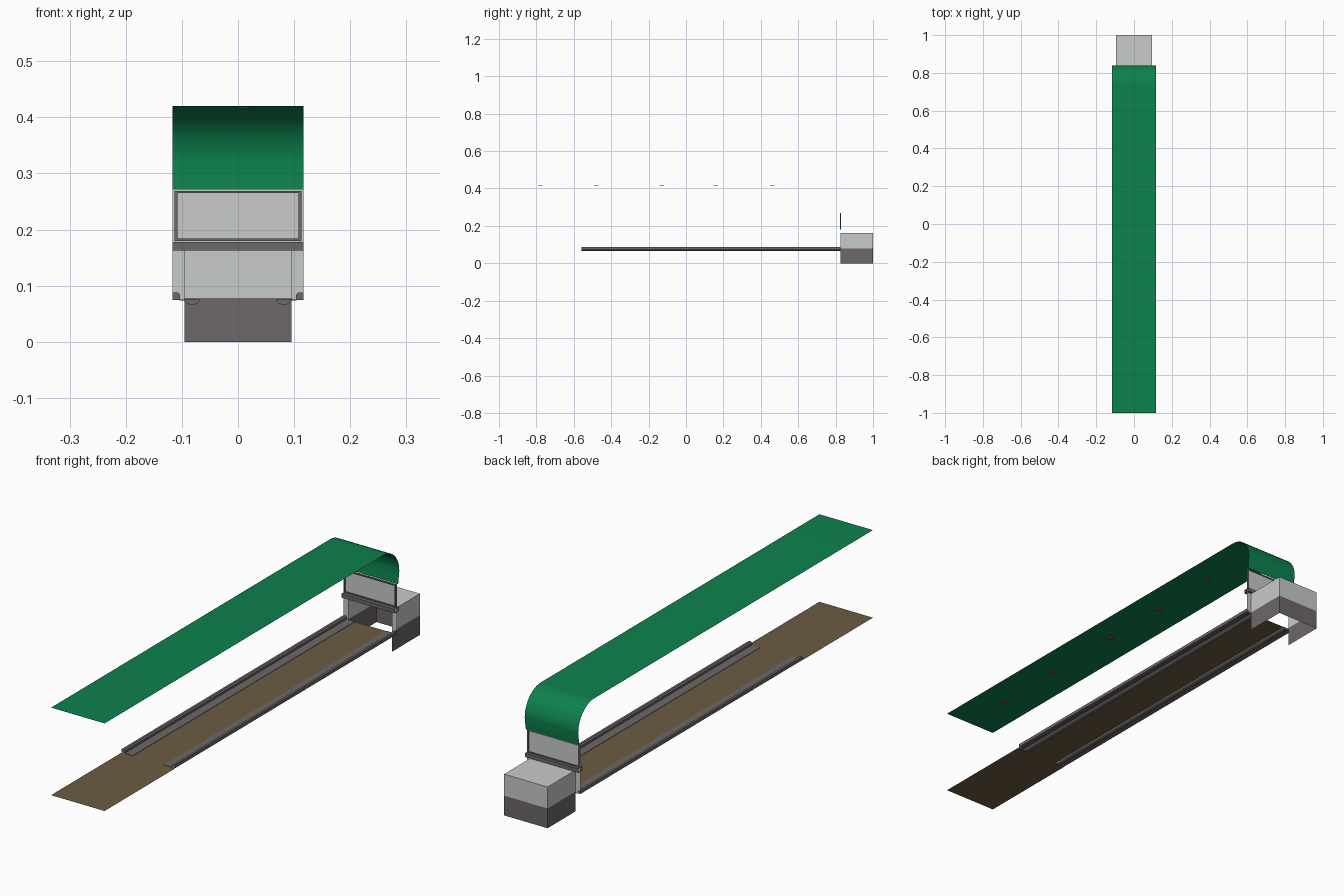
import bpy, bmesh, math

if "Cube" in bpy.data.objects:
    bpy.data.objects.remove(bpy.data.objects["Cube"])


def material(name, rgb):
    m = bpy.data.materials.new(name)
    m.diffuse_color = (*rgb, 1)
    m.use_nodes = True
    m.node_tree.nodes["Principled BSDF"].inputs["Base Color"].default_value = m.diffuse_color
    return m


GREEN = material("green", (0.004, 0.22, 0.075))
LIGHT = material("light_grey", (0.58, 0.6, 0.59))
DARK = material("dark_grey", (0.155, 0.14, 0.138))
BROWN = material("brown", (0.15, 0.105, 0.055))
LAMP = material("dusky_red", (0.2, 0.09, 0.085))


def finish(name, bm, mat, smooth=False):
    me = bpy.data.meshes.new(name)
    bm.to_mesh(me)
    bm.free()
    ob = bpy.data.objects.new(name, me)
    me.materials.append(mat)
    bpy.context.collection.objects.link(ob)
    if smooth:
        bpy.ops.object.select_all(action='DESELECT')
        ob.select_set(True)
        bpy.context.view_layer.objects.active = ob
        bpy.ops.object.shade_smooth_by_angle(angle=math.radians(40))
    return ob


def sweep(name, profile, axis, a, b, mat, closed=False, caps=False, smooth=False):
    """Sweep a profile: (y, z) points along x, (x, z) along y, (x, y) along z."""
    def place(p, t):
        return {'x': (t, p[0], p[1]), 'y': (p[0], t, p[1]), 'z': (p[0], p[1], t)}[axis]
    bm = bmesh.new()
    r0 = [bm.verts.new(place(p, a)) for p in profile]
    r1 = [bm.verts.new(place(p, b)) for p in profile]
    n = len(profile)
    for i in range(n if closed else n - 1):
        j = (i + 1) % n
        bm.faces.new((r0[i], r0[j], r1[j], r1[i]))
    if caps:
        bm.faces.new(r0)
        bm.faces.new(r1)
    if closed:
        bmesh.ops.recalc_face_normals(bm, faces=bm.faces)
    return finish(name, bm, mat, smooth)


def sheet(name, points, mat):
    bm = bmesh.new()
    bm.faces.new([bm.verts.new(p) for p in points])
    return finish(name, bm, mat)


W = 0.117       # half width of the shelter
B = 0.095       # half width of the rear box
BACK = 0.827    # plane of the end wall

# roof: long flat sheet curving down at the rear
arc = [(0.74 + 0.1 * math.sin(t * math.pi / 24), 0.32 + 0.1 * math.cos(t * math.pi / 24))
       for t in range(13)]
roof = [(-1, 0.42)] + arc + [(0.833, 0.27)]
sweep("roof_canopy", roof[::-1], 'x', W, -W, GREEN, smooth=True)

# small lamps under the roof
for i, y in enumerate((-0.78, -0.48, -0.13, 0.16, 0.46)):
    bm = bmesh.new()
    bmesh.ops.create_cone(bm, cap_ends=True, segments=16, radius1=0.012, radius2=0.012, depth=0.003)
    bmesh.ops.translate(bm, verts=bm.verts, vec=(0.011, y, 0.418))
    finish(f"roof_lamp_{i + 1}", bm, LAMP)

# floor sheet, narrower where the rails run
z = 0.074
sheet("floor", [(-W, -1, z), (W, -1, z), (W, -0.56, z), (0.07, -0.56, z), (0.07, BACK, z),
                (-0.07, BACK, z), (-0.07, -0.56, z), (-W, -0.56, z)], BROWN)

# side rails: raised outer kerb, thin web and rounded inner underside
for s, side in ((-1, "left"), (1, "right")):
    kerb = [(s * W, 0.075), (s * W, 0.088), (s * 0.108, 0.088), (s * 0.103, 0.084), (s * 0.103, 0.075)]
    sweep(f"{side}_kerb", kerb, 'y', -0.56, BACK, DARK, True, True)
    web = [(s * 0.104, 0.0735), (s * 0.104, 0.0755), (s * 0.068, 0.0755), (s * 0.068, 0.0735)]
    sweep(f"{side}_rail_web", web, 'y', -0.56, BACK, DARK, True, True)
    lip = [(s * (0.0815 + 0.0135 * math.cos(k * math.pi / 8)), 0.075 - 0.009 * math.sin(k * math.pi / 8))
           for k in range(9)]
    sweep(f"{side}_rail_underside", lip, 'y', -0.56, BACK, DARK, True, True, True)

    # end wall strip beside the doorway
    sheet(f"{side}_wall_strip", [(s * B, BACK, 0.075), (s * W, BACK, 0.075),
                                 (s * W, BACK, 0.18), (s * B, BACK, 0.18)], LIGHT)

# window panel of the end wall
sheet("window_panel", [(-W, BACK, 0.178), (W, BACK, 0.178), (W, BACK, 0.272), (-W, BACK, 0.272)], LIGHT)


# dark window frame, a thin ring standing on both faces of the panel
def ring(x, z0, z1, y, bm):
    return [bm.verts.new(p) for p in ((-x, y, z0), (x, y, z0), (x, y, z1), (-x, y, z1))]


bm = bmesh.new()
loops = [ring(0.113, 0.180, 0.269, BACK - 0.004, bm), ring(0.108, 0.184, 0.265, BACK - 0.004, bm),
         ring(0.108, 0.184, 0.265, BACK + 0.003, bm), ring(0.113, 0.180, 0.269, BACK + 0.003, bm)]
for k in range(4):
    p, q = loops[k], loops[(k + 1) % 4]
    for i in range(4):
        j = (i + 1) % 4
        bm.faces.new((p[i], p[j], q[j], q[i]))
bmesh.ops.recalc_face_normals(bm, faces=bm.faces)
finish("window_frame", bm, DARK)

# lintel bar under the window, open at its ends
bar = [(0.812, 0.163), (0.812, 0.178), (0.838, 0.178), (0.838, 0.163)]
sweep("lintel_bar", bar, 'x', -W, W, DARK, closed=True)

# rear box: open to the front and below, light above and dark beneath
plan = [(-B, BACK), (-B, 1), (B, 1), (B, BACK)]
sweep("rear_box_base", plan, 'z', 0.078, 0, DARK)
sweep("rear_box_walls", plan, 'z', 0.163, 0.078, LIGHT)
sheet("rear_box_top", [(-B, BACK, 0.163), (B, BACK, 0.163), (B, 1, 0.163), (-B, 1, 0.163)], LIGHT)
